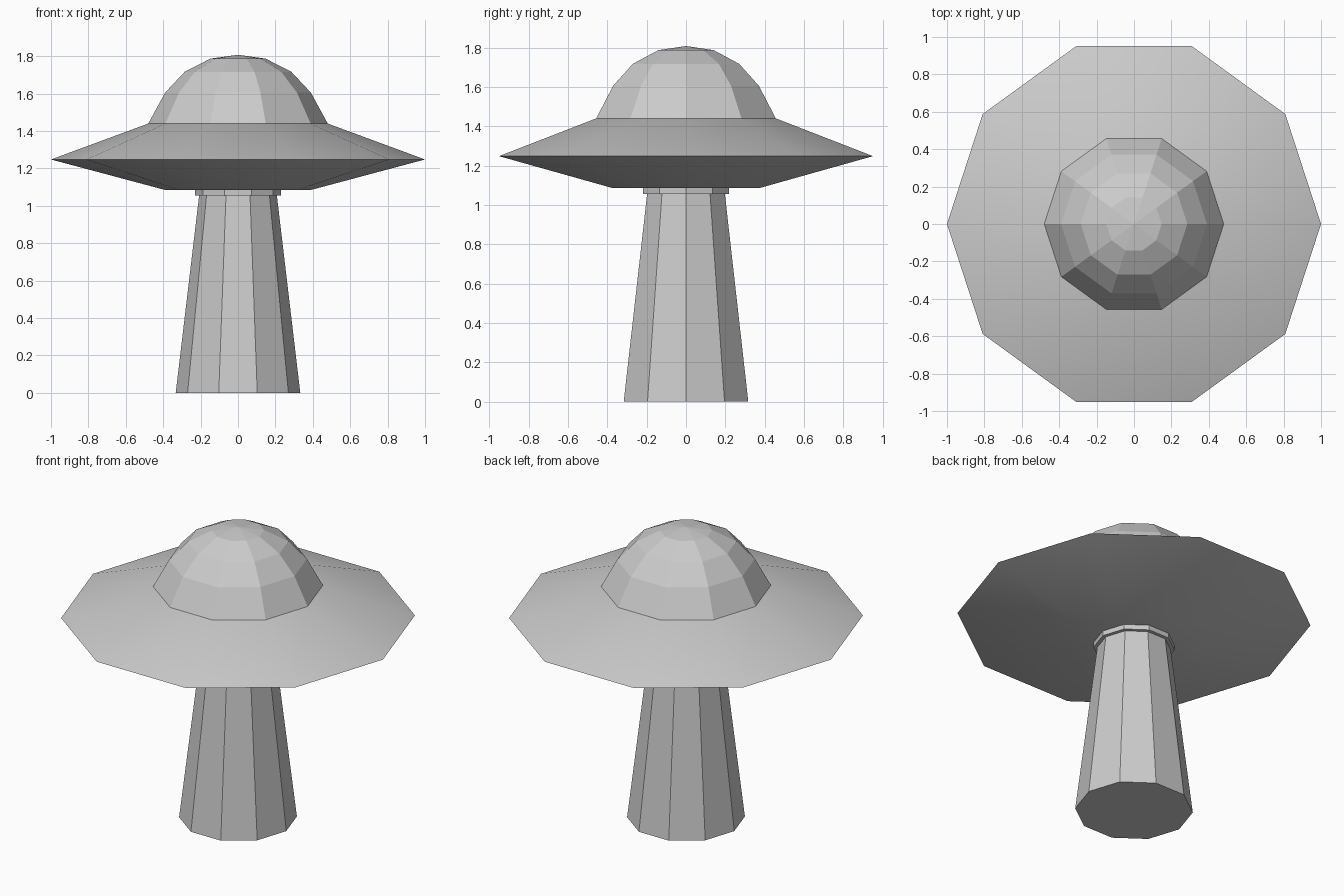
import bpy
import bmesh
import math

if "Cube" in bpy.data.objects:
    bpy.data.objects.remove(bpy.data.objects["Cube"])

SIDES = 10


def lathe(name, profile, cap_start=False, cap_end=False, smooth=False):
    """Revolve (radius, z) points, listed bottom to top, into a ten-sided part."""
    bm = bmesh.new()
    rings = []
    for r, z in profile:
        if r == 0:
            rings.append([bm.verts.new((0, 0, z))] * SIDES)
        else:
            angles = [2 * math.pi * i / SIDES for i in range(SIDES)]
            rings.append([bm.verts.new((r * math.cos(a), r * math.sin(a), z)) for a in angles])
    for low, high in zip(rings, rings[1:]):
        for i in range(SIDES):
            j = (i + 1) % SIDES
            corners = [low[i], low[j], high[j], high[i]]
            bm.faces.new(list(dict.fromkeys(corners)))
    if cap_start:
        bm.faces.new(rings[0][::-1])
    if cap_end:
        bm.faces.new(rings[-1])
    bmesh.ops.recalc_face_normals(bm, faces=bm.faces)
    mesh = bpy.data.meshes.new(name)
    bm.to_mesh(mesh)
    bm.free()
    obj = bpy.data.objects.new(name, mesh)
    bpy.context.collection.objects.link(obj)
    if smooth:
        bpy.ops.object.select_all(action='DESELECT')
        obj.select_set(True)
        bpy.context.view_layer.objects.active = obj
        bpy.ops.object.shade_smooth_by_angle(angle=math.radians(30))
    return obj


# Tapered column under the saucer
lathe("beam", [(0.333, 0), (0.205, 1.08)], cap_start=True, cap_end=True)

# Short collar where the column meets the hull
lathe("collar", [(0.23, 1.055), (0.23, 1.10)], cap_start=True, cap_end=True)

# Wide saucer hull with a sharp rim
lathe("saucer_hull", [(0.39, 1.085), (1.0, 1.248), (0.48, 1.44)],
      cap_start=True, cap_end=True, smooth=True)

# Faceted dome
lathe("dome", [(0.48, 1.44), (0.39, 1.605), (0.285, 1.717), (0.148, 1.787), (0, 1.808)])
